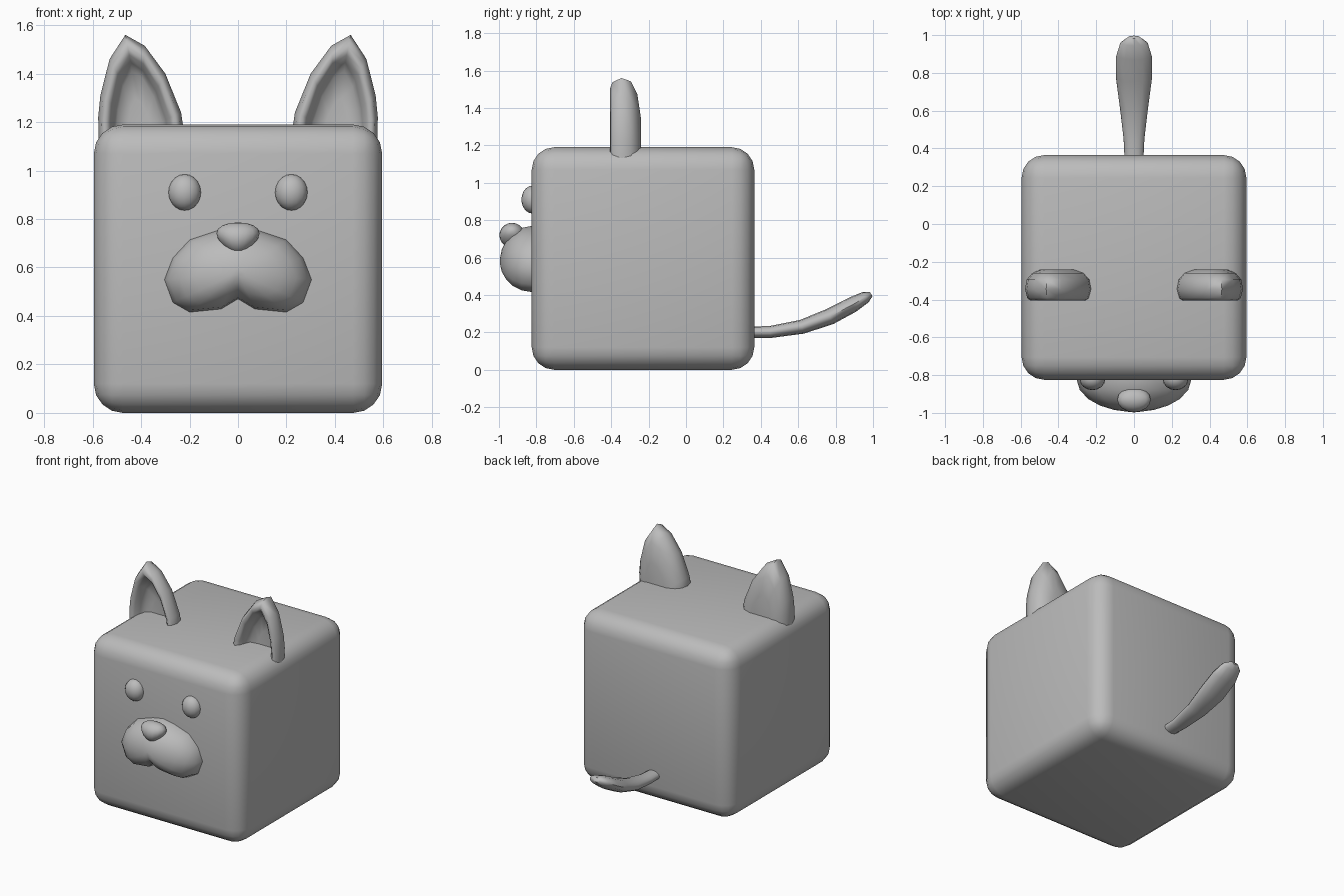
import bpy, bmesh, math
from mathutils import Vector

old = bpy.data.objects.get("Cube")
if old:
    bpy.data.objects.remove(old, do_unlink=True)

grey = bpy.data.materials.new("plain grey")
grey.use_nodes = True
grey.diffuse_color = (0.5, 0.5, 0.5, 1)
grey.node_tree.nodes["Principled BSDF"].inputs["Base Color"].default_value = (0.5, 0.5, 0.5, 1)


def finish(name, bm, angle=60):
    """Turn a bmesh into a smooth grey object."""
    bmesh.ops.recalc_face_normals(bm, faces=bm.faces)
    mesh = bpy.data.meshes.new(name)
    bm.to_mesh(mesh)
    bm.free()
    mesh.materials.append(grey)
    obj = bpy.data.objects.new(name, mesh)
    bpy.context.collection.objects.link(obj)
    bpy.ops.object.select_all(action="DESELECT")
    obj.select_set(True)
    bpy.context.view_layer.objects.active = obj
    bpy.ops.object.shade_smooth_by_angle(angle=math.radians(angle))
    return obj


def loft(name, rings, angle=60):
    """Skin a list of equal closed rings and cap both ends."""
    bm = bmesh.new()
    loops = [[bm.verts.new(p) for p in ring] for ring in rings]
    n = len(loops[0])
    for a, b in zip(loops, loops[1:]):
        for i in range(n):
            j = (i + 1) % n
            bm.faces.new((a[i], a[j], b[j], b[i]))
    bm.faces.new(loops[0])
    bm.faces.new(loops[-1])
    return finish(name, bm, angle)


def ellipsoid(name, centre, radii, taper=0.0):
    bm = bmesh.new()
    bmesh.ops.create_uvsphere(bm, u_segments=16, v_segments=10, radius=1)
    for v in bm.verts:
        k = 1 + taper * v.co.z
        v.co = Vector((v.co.x * radii[0] * k, v.co.y * radii[1], v.co.z * radii[2]))
        v.co += Vector(centre)
    return finish(name, bm)


# Rounded cube body
bm = bmesh.new()
bmesh.ops.create_cube(bm, size=1.19)
for v in bm.verts:
    v.co += Vector((0, -0.23, 0.595))
bmesh.ops.bevel(bm, geom=bm.edges[:], offset=0.12, segments=4, profile=0.5, affect="EDGES")
finish("body", bm)

# Eyes
for side, label in ((1, "left"), (-1, "right")):
    ellipsoid(label + "_eye", (0.22 * side, -0.82, 0.91), (0.068, 0.06, 0.075))

# Two-lobed muzzle: the outline shrinks as it bulges forward
half = [(0, 0.77), (0.08, 0.755), (0.2, 0.715), (0.27, 0.64), (0.305, 0.55),
        (0.27, 0.455), (0.2, 0.415), (0.07, 0.428), (0, 0.47)]
outline = half + [(-x, z) for x, z in half[-2:0:-1]]
rings = [[(x, -0.78, z) for x, z in outline]]
for deg in (0, 20, 38, 54, 70, 84):
    c, s = math.cos(math.radians(deg)), math.sin(math.radians(deg))
    rings.append([(x * c, -0.82 - 0.175 * s, 0.58 + (z - 0.58) * c) for x, z in outline])
loft("muzzle", rings, 80)

# Nose
ellipsoid("nose", (0, -0.93, 0.72), (0.083, 0.068, 0.066), 0.4)

# Ears: domed back, rounded rim and hollow front
ear = [(0.228, 1.12), (0.226, 1.18), (0.235, 1.24), (0.3, 1.4), (0.385, 1.515), (0.465, 1.56),
       (0.53, 1.46), (0.568, 1.31), (0.577, 1.22), (0.575, 1.12)]
# width scale, height scale, depth of each ring from hollow to back
steps = [(0.3, 0.4, -0.3), (0.55, 0.66, -0.31), (0.63, 0.74, -0.345), (0.72, 0.81, -0.388),
         (0.83, 0.88, -0.405), (0.93, 0.95, -0.393), (1, 1, -0.345), (0.95, 0.96, -0.295),
         (0.78, 0.8, -0.26), (0.5, 0.5, -0.24)]
for side, label in ((1, "left"), (-1, "right")):
    rings = [[(side * (0.405 + (x - 0.405) * sx), y, 1.12 + (z - 1.12) * sz) for x, z in ear]
             for sx, sz, y in steps]
    loft(label + "_ear", rings, 80)

# Tail: flattened tube that widens toward its raised tip
path = [(0.3, 0.2, 0.048, 0.03), (0.45, 0.202, 0.055, 0.032), (0.62, 0.23, 0.075, 0.038),
        (0.77, 0.285, 0.095, 0.044), (0.89, 0.348, 0.094, 0.042), (0.96, 0.388, 0.072, 0.032),
        (0.99, 0.405, 0.03, 0.014)]
rings = []
for i, (y, z, w, h) in enumerate(path):
    a, b = path[max(i - 1, 0)], path[min(i + 1, len(path) - 1)]
    slope = math.atan2(b[1] - a[1], b[0] - a[0])
    ring = []
    for k in range(12):
        t = math.tau * k / 12
        up = h * math.sin(t)
        ring.append((w * math.cos(t), y - up * math.sin(slope), z + up * math.cos(slope)))
    rings.append(ring)
loft("tail", rings)
